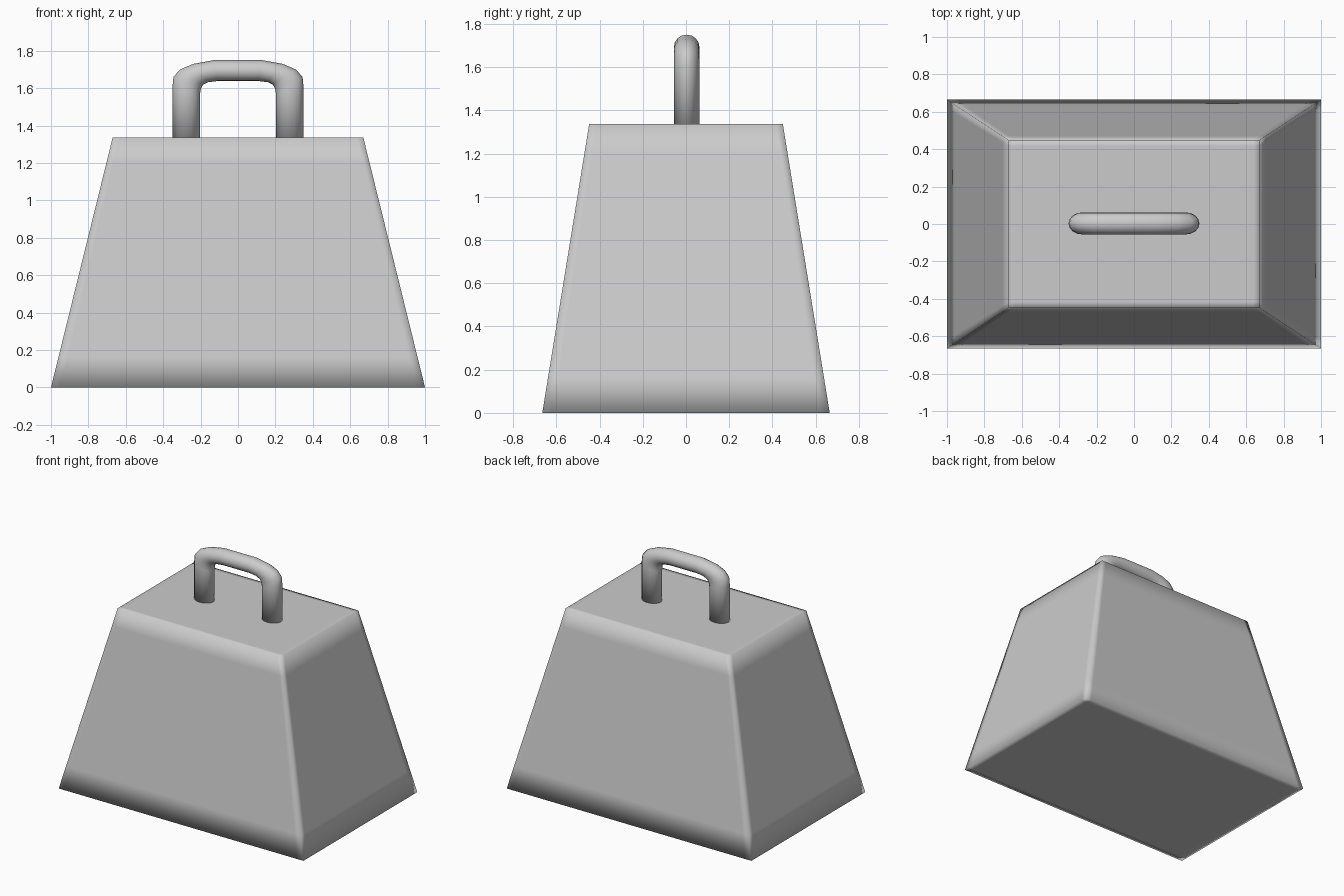
import bpy, bmesh
from math import cos, sin, pi
from mathutils import Vector

if "Cube" in bpy.data.objects:
    bpy.data.objects.remove(bpy.data.objects["Cube"])


def add_object(name, bm):
    bmesh.ops.recalc_face_normals(bm, faces=bm.faces[:])
    for f in bm.faces:
        f.smooth = True
    mesh = bpy.data.meshes.new(name)
    bm.to_mesh(mesh)
    bm.free()
    obj = bpy.data.objects.new(name, mesh)
    bpy.context.collection.objects.link(obj)
    return obj


# Tapered bell body: a cube with support loops, then narrowed towards the top
bm = bmesh.new()
bmesh.ops.create_cube(bm, size=2)
cuts = [((1, 0, 0), (-0.95, 0.95)), ((0, 1, 0), (-0.93, 0.93)), ((0, 0, 1), (-0.75, 0.8))]
for axis, offsets in cuts:
    for d in offsets:
        n = Vector(axis)
        bmesh.ops.bisect_plane(bm, geom=bm.verts[:] + bm.edges[:] + bm.faces[:],
                               plane_co=n * d, plane_no=n)
for v in bm.verts:
    t = (v.co.z + 1) / 2
    v.co = (v.co.x * (1 - 0.33 * t), v.co.y * (0.665 - 0.217 * t), 1.337 * t)
add_object("bell_body", bm)

# Handle: oval sections between outer and inner outline points, mirrored in x
half = [((0.35, 1.31), (0.203, 1.31)), ((0.35, 1.61), (0.203, 1.57)),
        ((0.345, 1.66), (0.198, 1.60)), ((0.31, 1.70), (0.185, 1.62)),
        ((0.24, 1.73), (0.16, 1.632)), ((0.13, 1.75), (0.11, 1.638))]
mirrored = [((-o[0], o[1]), (-i[0], i[1])) for o, i in reversed(half)]
sides = 16
bm = bmesh.new()
rings = []
for o, i in half + mirrored:
    outer, inner = Vector((o[0], 0, o[1])), Vector((i[0], 0, i[1]))
    mid, arm = (outer + inner) / 2, (outer - inner) / 2
    rings.append([bm.verts.new(mid + arm * cos(2 * pi * k / sides)
                               + Vector((0, 0.003 + 0.059 * sin(2 * pi * k / sides), 0)))
                  for k in range(sides)])
for a, b in zip(rings, rings[1:]):
    for k in range(sides):
        j = (k + 1) % sides
        bm.faces.new((a[k], a[j], b[j], b[k]))
bm.faces.new(rings[0])
bm.faces.new(rings[-1])
add_object("handle", bm)
